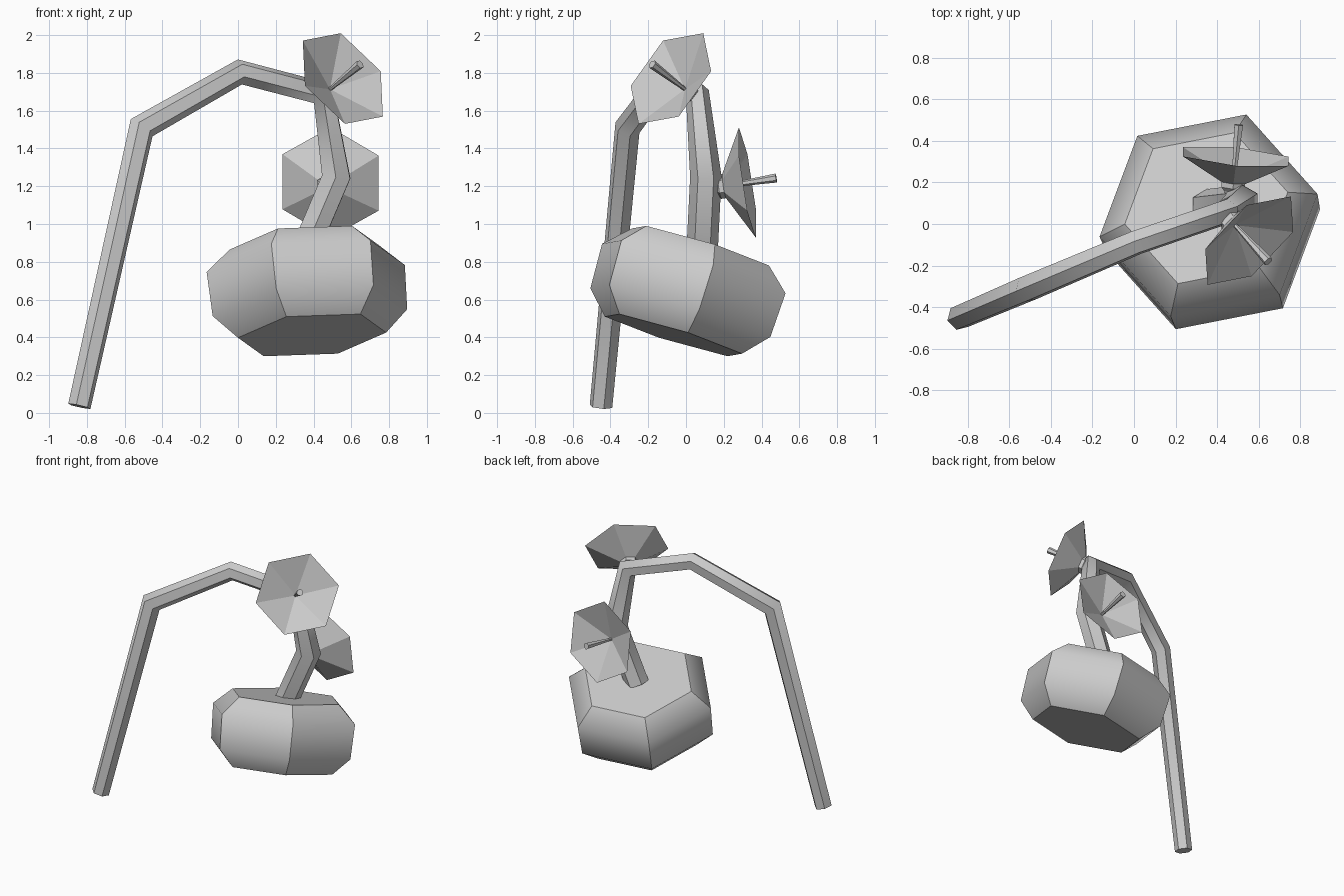
import bpy, bmesh
from math import cos, sin, tau, radians
from mathutils import Vector

cube = bpy.data.objects.get("Cube")
if cube:
    bpy.data.objects.remove(cube, do_unlink=True)

grey = bpy.data.materials.new("light_grey")
grey.use_nodes = True
grey.diffuse_color = (0.6, 0.6, 0.6, 1)
grey.node_tree.nodes["Principled BSDF"].inputs["Base Color"].default_value = grey.diffuse_color
SIDES = 6


def frame(axis, ref):
    """Unit axis plus two directions across it, the first leaning to ref."""
    n = Vector(axis).normalized()
    u = Vector(ref)
    u = (u - n * u.dot(n)).normalized()
    return n, u, n.cross(u)


def loft(name, rings, smooth=False, sharp_rings=()):
    """Skin six-sided rings of points and cap both ends."""
    bm = bmesh.new()
    rows = [[bm.verts.new(p) for p in ring] for ring in rings]
    for a, b in zip(rows, rows[1:]):
        for j in range(SIDES):
            k = (j + 1) % SIDES
            bm.faces.new((a[j], a[k], b[k], b[j])).smooth = smooth
    bm.faces.new(rows[0][::-1])
    bm.faces.new(rows[-1])
    # keep the lengthwise corners and the chosen rims crisp
    ring_of = {v: i for i, row in enumerate(rows) for v in row}
    for e in bm.edges:
        i, k = (ring_of[v] for v in e.verts)
        e.smooth = i == k and i not in sharp_rings
    bmesh.ops.recalc_face_normals(bm, faces=bm.faces)
    mesh = bpy.data.meshes.new(name)
    bm.to_mesh(mesh)
    bm.free()
    mesh.materials.append(grey)
    obj = bpy.data.objects.new(name, mesh)
    bpy.context.collection.objects.link(obj)
    return obj


def lathe(name, centre, axis, ref, profile, phase=0, **kw):
    """Six-sided turning from (height, radius) pairs along an axis."""
    n, u, w = frame(axis, ref)
    c = Vector(centre)
    angles = [radians(phase) + tau * j / SIDES for j in range(SIDES)]
    return loft(name, [[c + n * h + (u * cos(t) + w * sin(t)) * r for t in angles]
                       for h, r in profile], **kw)


def tube(name, path, radii, phase):
    """Bent six-sided tube with mitred joints."""
    pts = [Vector(p) for p in path]
    dirs = [(b - a).normalized() for a, b in zip(pts, pts[1:])]
    n, u, w = frame(dirs[0], (1, 0, 0))
    rings = []
    for i, p in enumerate(pts):
        d_in = dirs[max(i - 1, 0)]
        d_out = dirs[min(i, len(dirs) - 1)]
        mitre = (d_in + d_out).normalized()
        ring = []
        for j in range(SIDES):
            t = radians(phase) + tau * j / SIDES
            off = (u * cos(t) + w * sin(t)) * radii[i]
            ring.append(p + off - d_in * (off.dot(mitre) / d_in.dot(mitre)))
        rings.append(ring)
        # carry the cross directions round the bend
        turn = d_in.rotation_difference(d_out)
        u, w = turn @ u, turn @ w
    return loft(name, rings, True, (0, len(pts) - 1))


def flower(name, centre, axis, ref):
    # open cone with a flared neck behind it
    lathe(name + "_cone", centre, axis, ref,
          [(-0.21, 0.04), (-0.17, 0.045), (-0.15, 0.065), (-0.125, 0.065),
           (0, 0.295), (-0.115, 0.002)])
    # stamen widening to its tip
    lathe(name + "_stamen", centre, axis, ref, [(-0.12, 0.01), (0.155, 0.024)])


# Arching stem
tube("stem",
     [(-0.84, -0.45, 0.035), (-0.51, -0.31, 1.51), (0.01, -0.09, 1.805),
      (0.45, 0.06, 1.69), (0.52, 0.105, 1.25), (0.35, 0.085, 0.85)],
     [0.062, 0.068, 0.063, 0.062, 0.083, 0.083], 15)

# Hanging barrel-shaped fruit
lathe("fruit", (0.37, 0.005, 0.645), (-0.09, 0.29, 0.95), (1, 0, 0),
      [(-0.245, 0.4), (-0.12, 0.525), (0.125, 0.535), (0.245, 0.4)],
      phase=10, smooth=True, sharp_rings=(0, 3))

# Two flowers
flower("upper_flower", (0.555, -0.08, 1.77), (0.59, -0.645, 0.488), (0.415, 0.44, 0.08))
flower("lower_flower", (0.49, 0.325, 1.22), (0.09, 0.98, 0.15), (0, -0.16, 1))
